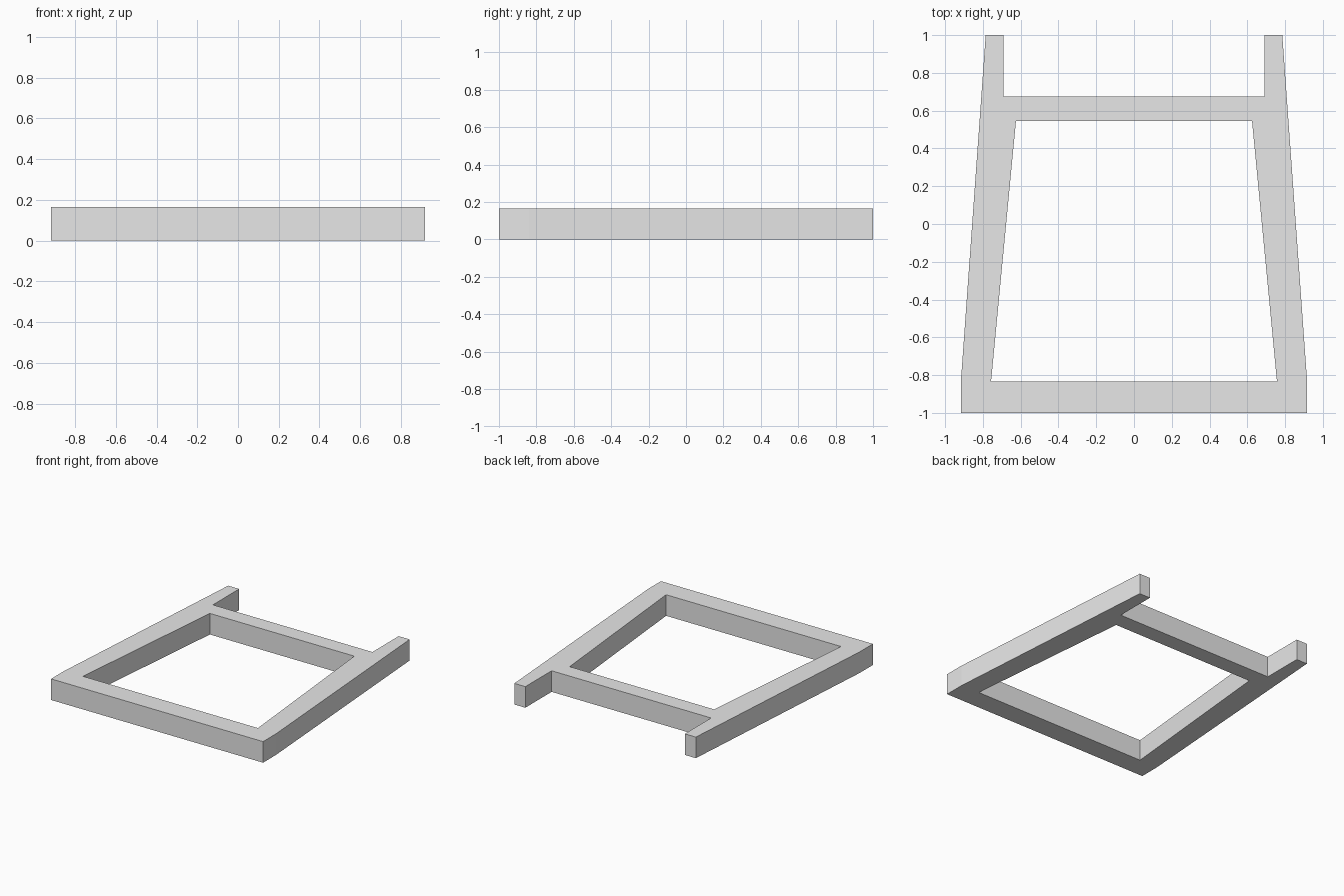
import bpy
import bmesh

HEIGHT = 0.165

cube = bpy.data.objects.get("Cube")
if cube:
    bpy.data.objects.remove(cube, do_unlink=True)

# Single plain grey
grey = bpy.data.materials.new("light_grey")
grey.use_nodes = True
colour = (0.8, 0.8, 0.8, 1)
grey.diffuse_color = colour
grey.node_tree.nodes["Principled BSDF"].inputs["Base Color"].default_value = colour

# Left half of the frame outline: front rail, tapered side rail with tail, rear rail
outline = [
    (0, -1), (0.917, -1), (0.917, -0.84), (0.785, 1), (0.69, 1),
    (0.69, 0.675), (0, 0.675), (0, 0.545), (0.625, 0.545),
    (0.757, -0.835), (0, -0.835),
]

bm = bmesh.new()
base = bm.faces.new([bm.verts.new((x, y, 0)) for x, y in outline])
top = bmesh.ops.extrude_face_region(bm, geom=[base], use_keep_orig=True)
bmesh.ops.translate(bm, vec=(0, 0, HEIGHT),
                    verts=[v for v in top["geom"] if isinstance(v, bmesh.types.BMVert)])

# Open the rail ends on the centre line so the halves join cleanly
seam = [f for f in bm.faces if all(abs(v.co.x) < 1e-5 for v in f.verts)]
bmesh.ops.delete(bm, geom=seam, context="FACES_ONLY")
seam_edges = [e for e in bm.edges if not e.link_faces]
bmesh.ops.delete(bm, geom=seam_edges, context="EDGES")
bmesh.ops.recalc_face_normals(bm, faces=bm.faces)
if next(f for f in bm.faces if f.calc_center_median().z > HEIGHT - 0.001).normal.z < 0:
    bmesh.ops.reverse_faces(bm, faces=bm.faces)

mesh = bpy.data.meshes.new("tapered_frame")
bm.to_mesh(mesh)
bm.free()
mesh.materials.append(grey)

frame = bpy.data.objects.new("tapered_frame", mesh)
bpy.context.collection.objects.link(frame)
mirror = frame.modifiers.new("mirror", "MIRROR")
mirror.use_axis[0] = True
mirror.use_mirror_merge = True
